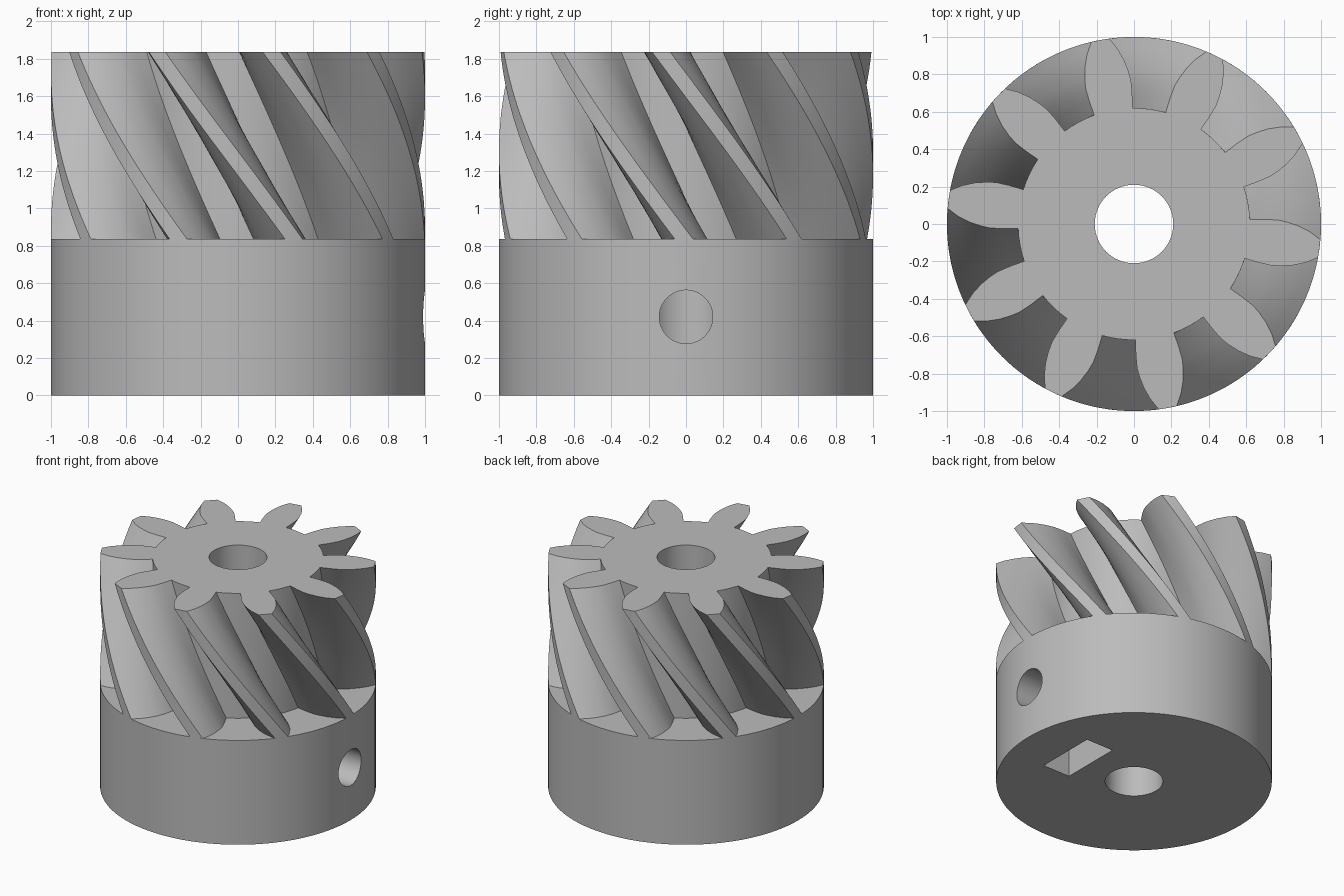
import bpy, bmesh, math
from math import radians, cos, sin
from mathutils import Matrix

cube = bpy.data.objects.get("Cube")
if cube:
    bpy.data.objects.remove(cube, do_unlink=True)

COLLAR_TOP, TOP = 0.835, 1.835
TEETH, LAYERS = 10, 20
TWIST = radians(-43)           # rotation of the teeth from collar to top
START = radians(251.4)         # middle of one tooth where it meets the collar
BORE = 0.21

grey = bpy.data.materials.new("machined grey")
grey.use_nodes = True
colour = (0.5, 0.5, 0.5, 1)
grey.diffuse_color = colour
grey.node_tree.nodes["Principled BSDF"].inputs["Base Color"].default_value = colour


def make_object(name, bm):
    bmesh.ops.recalc_face_normals(bm, faces=bm.faces)
    mesh = bpy.data.meshes.new(name)
    bm.to_mesh(mesh)
    bm.free()
    mesh.materials.append(grey)
    obj = bpy.data.objects.new(name, mesh)
    bpy.context.collection.objects.link(obj)
    return obj


def cylinder(name, radius, depth, matrix, segments):
    bm = bmesh.new()
    bmesh.ops.create_cone(bm, cap_ends=True, segments=segments, radius1=radius,
                          radius2=radius, depth=depth, matrix=matrix)
    return make_object(name, bm)


def cut(obj, cutters):
    for cutter in cutters:
        mod = obj.modifiers.new("cut", "BOOLEAN")
        mod.operation, mod.solver, mod.object = "DIFFERENCE", "EXACT", cutter
    bpy.context.view_layer.update()
    graph = bpy.context.evaluated_depsgraph_get()
    mesh = bpy.data.meshes.new_from_object(obj.evaluated_get(graph))
    obj.modifiers.clear()
    obj.data = mesh


def gear_outline():
    # Half a tooth as (radius, degrees from its middle), mirrored and repeated
    half = [(0.62, 9.7), (0.70, 9.6), (0.77, 9.2), (0.82, 8.3), (0.88, 6.9),
            (0.94, 5.1), (1.0, 2.8)]
    tooth = [(r, -a) for r, a in half] + [(1.0, 0)] + half[::-1]
    tooth += [(0.62, 14), (0.62, 18), (0.62, 22)]
    return [(r, START + radians(a + i * 360 / TEETH))
            for i in range(TEETH) for r, a in tooth]


# Helical gear: the outline swept upward with a steady twist
bm = bmesh.new()
outline = gear_outline()
rings = []
for k in range(LAYERS + 1):
    t = k / LAYERS
    z = COLLAR_TOP + t * (TOP - COLLAR_TOP)
    rings.append([bm.verts.new((r * cos(a + t * TWIST), r * sin(a + t * TWIST), z))
                  for r, a in outline])
n = len(outline)
for low, high in zip(rings, rings[1:]):
    for i in range(n):
        j = (i + 1) % n
        bm.faces.new((low[i], low[j], high[j], high[i]))
bm.faces.new(rings[0][::-1])
bm.faces.new(rings[-1])
gear = make_object("helical_gear", bm)

# Collar below the teeth
collar = cylinder("collar", 1.0, COLLAR_TOP, Matrix.Translation((0, 0, COLLAR_TOP / 2)), 128)

# Cutters: shaft bore, set screw hole, and square nut slot open at the bottom
bore = cylinder("bore_cutter", BORE, 3, Matrix.Translation((0, 0, 1)), 64)
screw = cylinder("screw_cutter", 0.143, 1.1,
                 Matrix.Translation((0.6, 0, 0.42)) @ Matrix.Rotation(radians(90), 4, "Y"), 48)
bm = bmesh.new()
bmesh.ops.create_cube(bm, size=1, matrix=Matrix.Translation((0.53, 0, 0.28))
                      @ Matrix.Diagonal((0.24, 0.49, 0.78, 1)))
slot = make_object("nut_slot_cutter", bm)

cut(gear, [bore])
cut(collar, [bore, screw, slot])
for cutter in (bore, screw, slot):
    bpy.data.objects.remove(cutter, do_unlink=True)

# Smooth curved walls, crisp edges
bpy.ops.object.select_all(action="DESELECT")
for obj in (gear, collar):
    obj.select_set(True)
    bpy.context.view_layer.objects.active = obj
bpy.ops.object.shade_smooth_by_angle(angle=radians(30))
